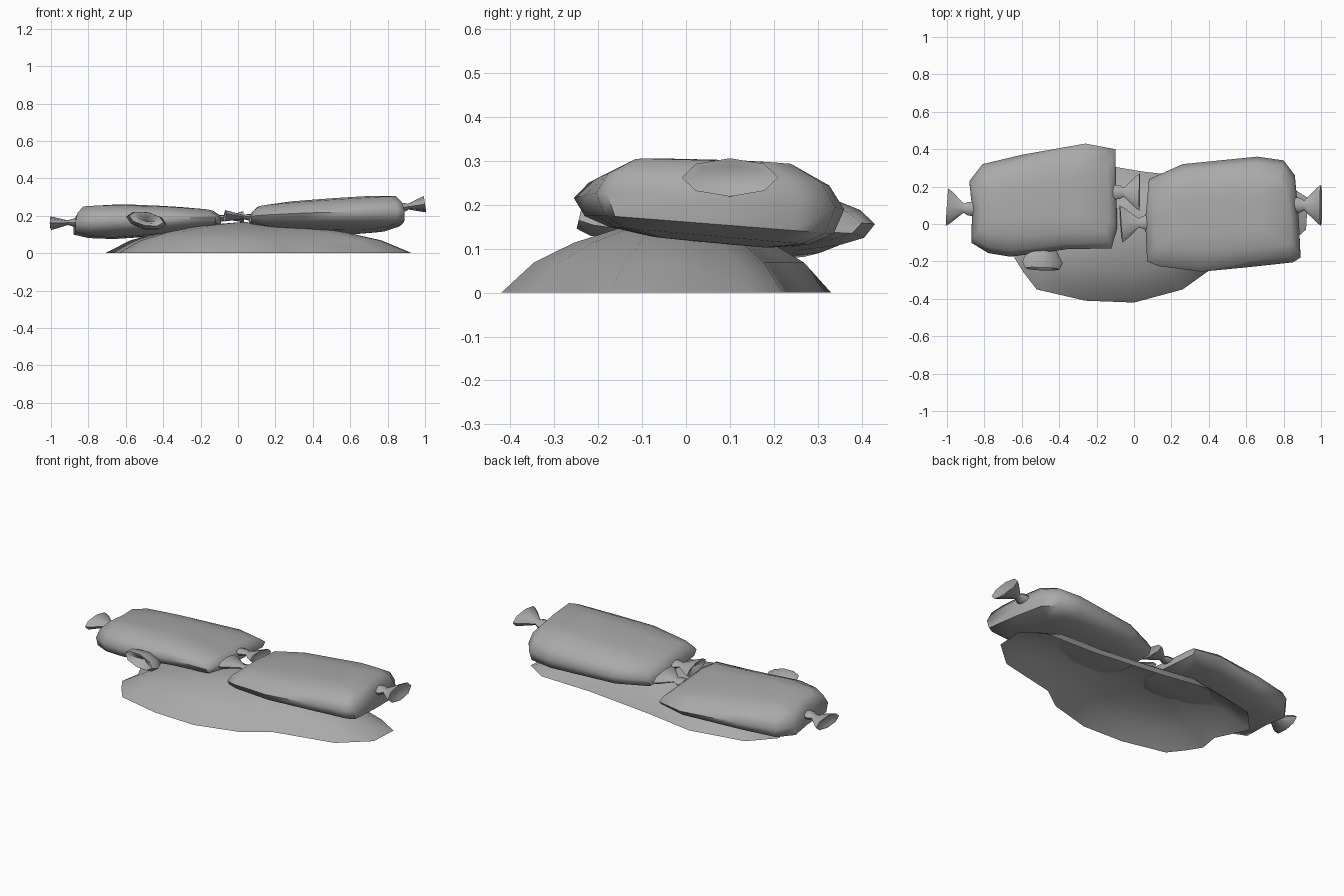
import bpy
import bmesh
import math
from mathutils import Vector

old = bpy.data.objects.get("Cube")
if old:
    bpy.data.objects.remove(old, do_unlink=True)

# One plain grey for every part
grey = bpy.data.materials.new("plain grey")
grey.use_nodes = True
colour = (0.4, 0.4, 0.4, 1)
grey.diffuse_color = colour
grey.node_tree.nodes["Principled BSDF"].inputs["Base Color"].default_value = colour


def loft(name, rings, start=None, end=None, angle=45):
    """Bridge rings of points, with optional centre points that close the ends."""
    bm = bmesh.new()
    loops = [[bm.verts.new(p) for p in ring] for ring in rings]
    count = len(loops[0])
    for low, high in zip(loops, loops[1:]):
        for j in range(count):
            k = (j + 1) % count
            bm.faces.new((low[j], low[k], high[k], high[j]))
    for point, loop, flip in ((start, loops[0], True), (end, loops[-1], False)):
        if point is None:
            continue
        centre = bm.verts.new(point)
        for j in range(count):
            a, b = loop[j], loop[(j + 1) % count]
            bm.faces.new((b, a, centre) if flip else (a, b, centre))
    mesh = bpy.data.meshes.new(name)
    bm.to_mesh(mesh)
    bm.free()
    mesh.materials.append(grey)
    obj = bpy.data.objects.new(name, mesh)
    bpy.context.collection.objects.link(obj)
    bpy.ops.object.select_all(action="DESELECT")
    obj.select_set(True)
    bpy.context.view_layer.objects.active = obj
    bpy.ops.object.shade_smooth_by_angle(angle=math.radians(angle))
    return obj


def mound(name, outline, centre, steps, top):
    cx, cy = centre
    rings = [[(cx + (x - cx) * s, cy + (y - cy) * s, z) for x, y in outline]
             for s, z in steps]
    loft(name, rings, end=(cx, cy, top), angle=60)


def bag(name, outline, centre, base, thick, power, tilt):
    """Stuffed sack: base and thick run from the -x to the +x end,
    tilt is the fall towards the back of the underside and of the top."""
    cx, cy = centre
    xs = [p[0] for p in outline]
    lo, hi = min(xs), max(xs)

    def place(x, y, t):
        f = (x - lo) / (hi - lo)
        slope = tilt[0] + (tilt[1] - tilt[0]) * t
        floor = base[0] + (base[1] - base[0]) * f - slope * (y - cy)
        depth = thick[0] + (thick[1] - thick[0]) * f ** power
        return (x, y, floor + t * depth)

    # x scale, y scale, height fraction
    profile = [(0.5, 0.45, -0.24), (0.8, 0.74, -0.14), (1, 0.92, 0.03),
               (1, 1, 0.38), (0.97, 0.89, 0.7), (0.89, 0.65, 0.95),
               (0.5, 0.35, 1.02)]
    rings = [[place(cx + (x - cx) * sx, cy + (y - cy) * sy, t) for x, y in outline]
             for sx, sy, t in profile]
    loft(name, rings, place(cx, cy, -0.26), place(cx, cy, 1.03), angle=62)


# Position along the axis, width share, height share
BOW = [(0, 0.4, 0.6), (0.25, 0.36, 0.55), (0.4, 0.24, 0.35),
       (0.85, 0.85, 0.85), (1, 1, 1), (0.97, 0.75, 0.65)]
POUCH = [(0, 0.5, 0.5), (0.35, 0.75, 0.8), (0.75, 1, 1),
         (1, 0.85, 0.8), (0.95, 0.6, 0.5)]


def tied_end(name, root, tip, width, height, roll=0.0, profile=BOW, hollow=0.84):
    """Gathered cloth that flares out to a flattened mouth."""
    root, tip = Vector(root), Vector(tip)
    axis = (tip - root).normalized()
    side = Vector((0, 0, 1)).cross(axis).normalized()
    up = axis.cross(side)
    rings = []
    for t, w, h in profile:
        ring = []
        for j in range(8):
            a = math.tau * j / 8
            u, v = math.cos(a) * w * width, math.sin(a) * h * height
            u, v = (u * math.cos(roll) - v * math.sin(roll),
                    u * math.sin(roll) + v * math.cos(roll))
            ring.append(root.lerp(tip, t) + side * u + up * v)
        rings.append(ring)
    loft(name, rings, root, root.lerp(tip, hollow))


# Earth mound, open underneath
mound("earth_mound",
      [(0.93, 0.14), (0.92, -0.03), (0.76, -0.17), (0.4, -0.25), (0.26, -0.35),
       (0, -0.42), (-0.26, -0.41), (-0.52, -0.35), (-0.59, -0.26), (-0.64, -0.18),
       (-0.62, -0.06), (-0.71, 0.13), (-0.58, 0.27), (-0.25, 0.33), (0.05, 0.28),
       (0.48, 0.23), (0.8, 0.22)],
      (0.03, -0.01),
      [(1, 0), (0.82, 0.068), (0.6, 0.113), (0.35, 0.146)], 0.167)

# Bag on the +x side
bag("left_bag",
    [(0.07, -0.2), (0.13, -0.225), (0.36, -0.255), (0.62, -0.23), (0.85, -0.205),
     (0.89, -0.18), (0.88, 0.05), (0.86, 0.26), (0.8, 0.34), (0.66, 0.36),
     (0.26, 0.32), (0.08, 0.24), (0.06, 0.02)],
    (0.47, 0.05), (0.146, 0.152), (0.095, 0.16), 0.6, (0.08, 0.02))
tied_end("left_bag_outer_tie", (0.85, 0.1, 0.24), (1, 0.1, 0.262), 0.11, 0.044)
tied_end("left_bag_inner_tie", (0.09, 0.01, 0.19), (-0.07, 0, 0.2), 0.1, 0.03, 0.1)

# Bag on the -x side
bag("right_bag",
    [(-0.87, -0.1), (-0.78, -0.155), (-0.66, -0.175), (-0.36, -0.135), (-0.12, -0.13),
     (-0.09, -0.02), (-0.095, 0.2), (-0.1, 0.4), (-0.26, 0.43), (-0.6, 0.37),
     (-0.81, 0.32), (-0.88, 0.23), (-0.865, 0.08)],
    (-0.48, 0.12), (0.1, 0.146), (0.145, 0.074), 1.8, (0.05, 0.07))
tied_end("right_bag_outer_tie", (-0.85, 0.08, 0.165), (-1, 0.09, 0.16), 0.1, 0.036)
tied_end("right_bag_inner_tie", (-0.11, 0.17, 0.185), (0.03, 0.17, 0.195), 0.1, 0.03, -0.1)

# Open pouch of cloth hanging from the front of that bag
tied_end("front_pouch", (-0.49, -0.1, 0.15), (-0.49, -0.24, 0.183), 0.11, 0.046,
         -0.2, POUCH, 0.6)
